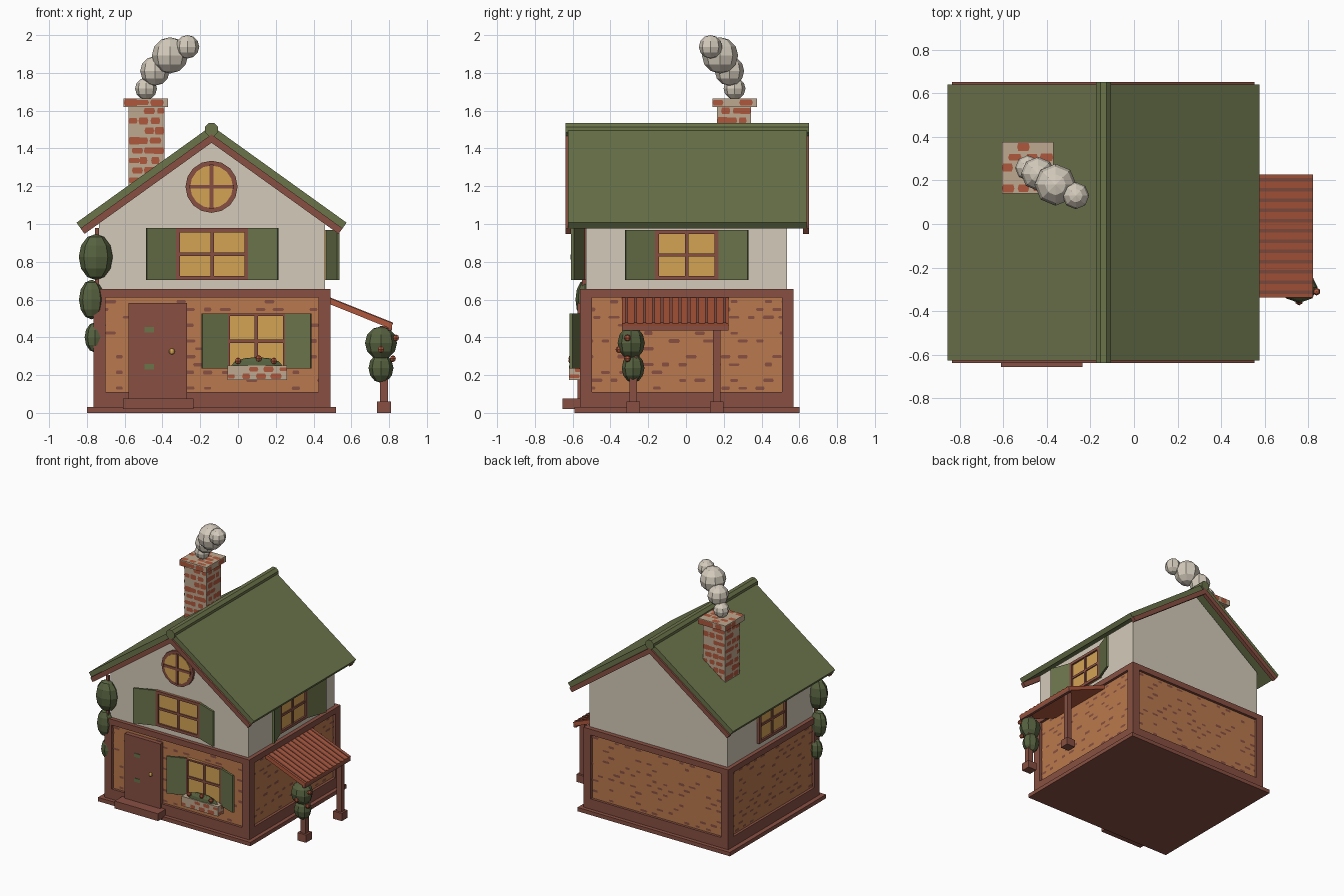
import bpy, bmesh, random
from math import radians, cos, sin, pi
from mathutils import Matrix, Vector

if "Cube" in bpy.data.objects:
    bpy.data.objects.remove(bpy.data.objects["Cube"])
random.seed(4)


def material(name, rgb):
    lin = [((c / 255 + 0.055) / 1.055) ** 2.4 for c in rgb] + [1]
    m = bpy.data.materials.new(name)
    m.use_nodes = True
    m.diffuse_color = lin
    m.node_tree.nodes["Principled BSDF"].inputs["Base Color"].default_value = lin
    return m


PLASTER = material("plaster cream", (212, 202, 185))
GREEN = material("roof green", (106, 115, 74))
LEAF = material("leaf green", (86, 97, 63))
BROWN = material("timber brown", (136, 80, 66))
ORANGE = material("brick orange", (186, 121, 77))
GOLD = material("window gold", (212, 164, 85))
RED = material("clay red", (175, 88, 60))
MORTAR = material("mortar beige", (190, 169, 143))
SMOKE = material("smoke grey", (212, 203, 188))


def finish(name, bm, mat):
    me = bpy.data.meshes.new(name)
    bm.to_mesh(me)
    bm.free()
    me.materials.append(mat)
    ob = bpy.data.objects.new(name, me)
    bpy.context.collection.objects.link(ob)
    return ob


def box(name, x, y, z, mat, frame=Matrix()):
    """Box from (low, high) pairs on each axis."""
    bm = bmesh.new()
    size = Matrix.Diagonal((x[1] - x[0], y[1] - y[0], z[1] - z[0], 1))
    mid = Matrix.Translation((sum(x) / 2, sum(y) / 2, sum(z) / 2))
    bmesh.ops.create_cube(bm, size=1, matrix=frame @ mid @ size)
    return finish(name, bm, mat)


def prism(name, profile, y, mat):
    """Extrude an xz profile along y."""
    bm = bmesh.new()
    face = bm.faces.new([bm.verts.new((px, y[0], pz)) for px, pz in profile])
    ext = bmesh.ops.extrude_face_region(bm, geom=[face])
    verts = [v for v in ext["geom"] if isinstance(v, bmesh.types.BMVert)]
    bmesh.ops.translate(bm, verts=verts, vec=(0, y[1] - y[0], 0))
    bmesh.ops.recalc_face_normals(bm, faces=bm.faces)
    return finish(name, bm, mat)


def blob(name, at, radii, mat, seg=8, rings=6):
    bm = bmesh.new()
    m = Matrix.Translation(at) @ Matrix.Diagonal((*radii, 1))
    bmesh.ops.create_uvsphere(bm, u_segments=seg, v_segments=rings, radius=1, matrix=m)
    return finish(name, bm, mat)


def sides(x, y, z):
    """Four upright panels around a box: origin, across, up, width, height."""
    h, up = z[1] - z[0], Vector((0, 0, 1))
    w, d = x[1] - x[0], y[1] - y[0]
    return [(Vector((x[0], y[0], z[0])), Vector((1, 0, 0)), up, w, h),
            (Vector((x[1], y[0], z[0])), Vector((0, 1, 0)), up, d, h),
            (Vector((x[1], y[1], z[0])), Vector((-1, 0, 0)), up, w, h),
            (Vector((x[0], y[1], z[0])), Vector((0, -1, 0)), up, d, h)]


def bricks(name, panels, pitch, size, chance, mat):
    """Staggered rows of flat rounded brick faces laid on panels."""
    bm = bmesh.new()
    for origin, u, v, w, h in panels:
        cols, rows = max(1, round(w / pitch[0])), max(1, round(h / pitch[1]))
        for r in range(rows):
            for c in range(cols):
                if random.random() > chance:
                    continue
                bw = size[0] * random.uniform(0.65, 1.15) / 2
                bh = size[1] * random.uniform(0.75, 1.15) / 2
                cu = (c + 0.5 + (0.25 if r % 2 else -0.25)) * w / cols
                cu = min(max(cu, bw), w - bw)
                cv = (r + 0.5) * h / rows
                mid = origin + u * cu + v * cv + u.cross(v) * 0.003
                bm.faces.new([bm.verts.new(mid + u * bw * a + v * bh * b) for a, b in
                              ((-1, 0), (-.8, -1), (.8, -1), (1, 0), (.8, 1), (-.8, 1))])
    return finish(name, bm, mat)


def window(name, at, w, h, turn, shutter=0, edge=0.022):
    """Four-pane window facing -y before turning, with optional open shutters."""
    f = Matrix.Translation(at) @ Matrix.Rotation(radians(turn), 4, "Z")
    a, b = w / 2, h / 2
    box(name + "_pane", (-a, a), (-0.008, 0.01), (-b, b), GOLD, f)
    for s in (-1, 1):
        xs, zs = sorted((s * a, s * (a - edge))), sorted((s * b, s * (b - edge)))
        box(name + "_jamb", xs, (-0.022, 0.01), (-b, b), BROWN, f)
        box(name + "_rail", (-a, a), (-0.022, 0.01), zs, BROWN, f)
        if shutter:
            hinge = f @ Matrix.Translation((s * a, -0.014, 0)) @ Matrix.Rotation(radians(-s * 20), 4, "Z")
            box(name + "_shutter", sorted((0, s * shutter)), (-0.008, 0.008), (-b, b), GREEN, hinge)
    box(name + "_mullion", (-0.009, 0.009), (-0.016, 0), (-b, b), BROWN, f)
    box(name + "_crossbar", (-a, a), (-0.016, 0), (-0.009, 0.009), BROWN, f)


# Ground floor: plinth, brick core, timber frame
box("plinth", (-0.80, 0.52), (-0.59, 0.60), (0, 0.03), BROWN)
CX, CY = (-0.745, 0.47), (-0.54, 0.55)
box("brick_core", CX, CY, (0.03, 0.64), ORANGE)
FX, FY = (-0.765, 0.49), (-0.56, 0.57)
box("lower_beam", FX, FY, (0.03, 0.11), BROWN)
box("upper_beam", FX, FY, (0.61, 0.655), BROWN)
for x in ((FX[0], FX[0] + 0.063), (FX[1] - 0.063, FX[1])):
    for y in ((FY[0], FY[0] + 0.063), (FY[1] - 0.063, FY[1])):
        box("corner_post", x, y, (0.03, 0.65), BROWN)
bricks("wall_bricks", sides(CX, CY, (0.11, 0.61)), (0.09, 0.042), (0.055, 0.018), 0.5, BROWN)

# Upper floor with gable
xc = -0.14
prism("upper_walls", [(-0.735, 0.64), (0.46, 0.64), (0.46, 1.03), (xc, 1.465), (-0.735, 1.03)],
      (-0.53, 0.535), PLASTER)


# Roof, bargeboards, ridge cap
def chevron(t0, t1):
    def line(t):
        tip = (0.715 - 0.583 * t, 1.007 - 0.812 * t)
        return [(xc - tip[0], tip[1]), (xc, 1.52 - t / 0.812), (xc + tip[0], tip[1])]
    return line(t0) + line(t1)[::-1]


prism("roof", chevron(0, 0.037), (-0.625, 0.64), GREEN)
prism("front_bargeboard", chevron(0.037, 0.073), (-0.638, -0.61), BROWN)
prism("back_bargeboard", chevron(0.037, 0.073), (0.62, 0.652), BROWN)
prism("ridge_cap", [(xc + 0.038 * cos(a * pi / 4 + pi / 8), 1.50 + 0.038 * sin(a * pi / 4 + pi / 8))
                    for a in range(8)], (-0.638, 0.652), GREEN)

# Windows
window("upper_front_window", (-0.137, -0.53, 0.84), 0.385, 0.275, 0, 0.165)
window("right_window", (0.46, 0.004, 0.836), 0.34, 0.265, 90, 0.165)
window("left_window", (-0.735, 0.0, 0.836), 0.34, 0.265, -90)
window("lower_front_window", (0.097, -0.545, 0.38), 0.305, 0.29, 0, 0.145, 0.012)


def disc(r):
    return [(xc + r * cos(i * pi / 8), 1.197 + r * sin(i * pi / 8)) for i in range(16)]


prism("round_window_frame", disc(0.138), (-0.55, -0.52), BROWN)
prism("round_window_pane", disc(0.113), (-0.553, -0.54), GOLD)
box("round_window_mullion", (xc - 0.01, xc + 0.01), (-0.56, -0.54), (1.08, 1.315), BROWN)
box("round_window_crossbar", (xc - 0.118, xc + 0.118), (-0.56, -0.54), (1.187, 1.207), BROWN)

# Door and step
box("door", (-0.58, -0.27), (-0.575, -0.53), (0.03, 0.583), BROWN)
box("door_step", (-0.61, -0.235), (-0.655, -0.55), (0.02, 0.077), BROWN)
for z in (0.245, 0.44):
    box("door_inlay", (-0.495, -0.445), (-0.579, -0.57), (z - 0.014, z + 0.014), GREEN)
blob("door_knob", (-0.35, -0.58, 0.325), (0.016, 0.012, 0.016), GOLD)

# Planter under the lower window
PX, PY, PZ = (-0.055, 0.26), (-0.62, -0.55), (0.175, 0.25)
box("planter", PX, PY, PZ, MORTAR)
bricks("planter_bricks", sides(PX, PY, PZ), (0.075, 0.037), (0.055, 0.026), 0.85, RED)
blob("planter_leaves", (0.10, -0.585, 0.25), (0.135, 0.032, 0.045), LEAF)
for x, z in ((0, 0.275), (0.11, 0.288), (0.19, 0.275)):
    blob("planter_flower", (x, -0.605, z), (0.018,) * 3, RED, 6, 4)

# Chimney
HX, HY, HZ = (-0.58, -0.39), (0.165, 0.345), (1.1, 1.625)
KX, KY, KZ = (-0.605, -0.37), (0.14, 0.377), (1.62, 1.665)
box("chimney", HX, HY, HZ, MORTAR)
box("chimney_cap", KX, KY, KZ, MORTAR)
bricks("chimney_bricks", sides(HX, HY, HZ), (0.066, 0.05), (0.058, 0.036), 0.92, RED)
top = (Vector((KX[0], KY[0], KZ[1])), Vector((1, 0, 0)), Vector((0, 1, 0)), KX[1] - KX[0], KY[1] - KY[0])
bricks("cap_bricks", sides(KX, KY, KZ) + [top], (0.08, 0.045), (0.07, 0.034), 0.85, RED)

# Smoke puffs
for x, y, z, r in ((-0.487, 0.257, 1.717, 0.058), (-0.44, 0.23, 1.81, 0.078),
                   (-0.36, 0.18, 1.893, 0.096), (-0.267, 0.13, 1.938, 0.062)):
    blob("smoke_puff", (x, y, z), (r, r, r), SMOKE)

# Side awning with striped tiles and posts
AY = (-0.338, 0.226)
prism("awning", [(0.475, 0.612), (0.82, 0.474), (0.81, 0.445), (0.475, 0.58)], AY, RED)
box("awning_eave", (0.795, 0.815), AY, (0.437, 0.466), BROWN)
for i in range(12):
    y = AY[0] + 0.024 + i * 0.047
    prism("awning_stripe", [(0.475, 0.616), (0.82, 0.478), (0.82, 0.474), (0.475, 0.612)],
          (y - 0.008, y + 0.008), BROWN)
for y in (-0.28, 0.163):
    box("awning_post", (0.753, 0.795), (y - 0.02, y + 0.02), (0.03, 0.46), BROWN)
    box("post_foot", (0.735, 0.81), (y - 0.036, y + 0.036), (0, 0.06), BROWN)

# Vine on the front post
blob("post_vine", (0.757, -0.29, 0.37), (0.085, 0.072, 0.088), LEAF)
blob("post_vine", (0.757, -0.28, 0.237), (0.066, 0.06, 0.078), LEAF)
for at in ((0.837, -0.31, 0.397), (0.757, -0.355, 0.335), (0.82, -0.31, 0.287)):
    blob("berry", at, (0.018,) * 3, RED, 6, 4)

# Climbing vine on the left front corner
box("vine_stem", (-0.757, -0.737), (-0.55, -0.53), (0.64, 0.98), BROWN)
for x, y, z, rx, ry, rz in ((-0.753, -0.546, 0.825, 0.09, 0.066, 0.122),
                            (-0.775, -0.535, 0.6, 0.067, 0.05, 0.105),
                            (-0.757, -0.525, 0.4, 0.055, 0.045, 0.08)):
    blob("corner_vine", (x, y, z), (rx, ry, rz), LEAF)
